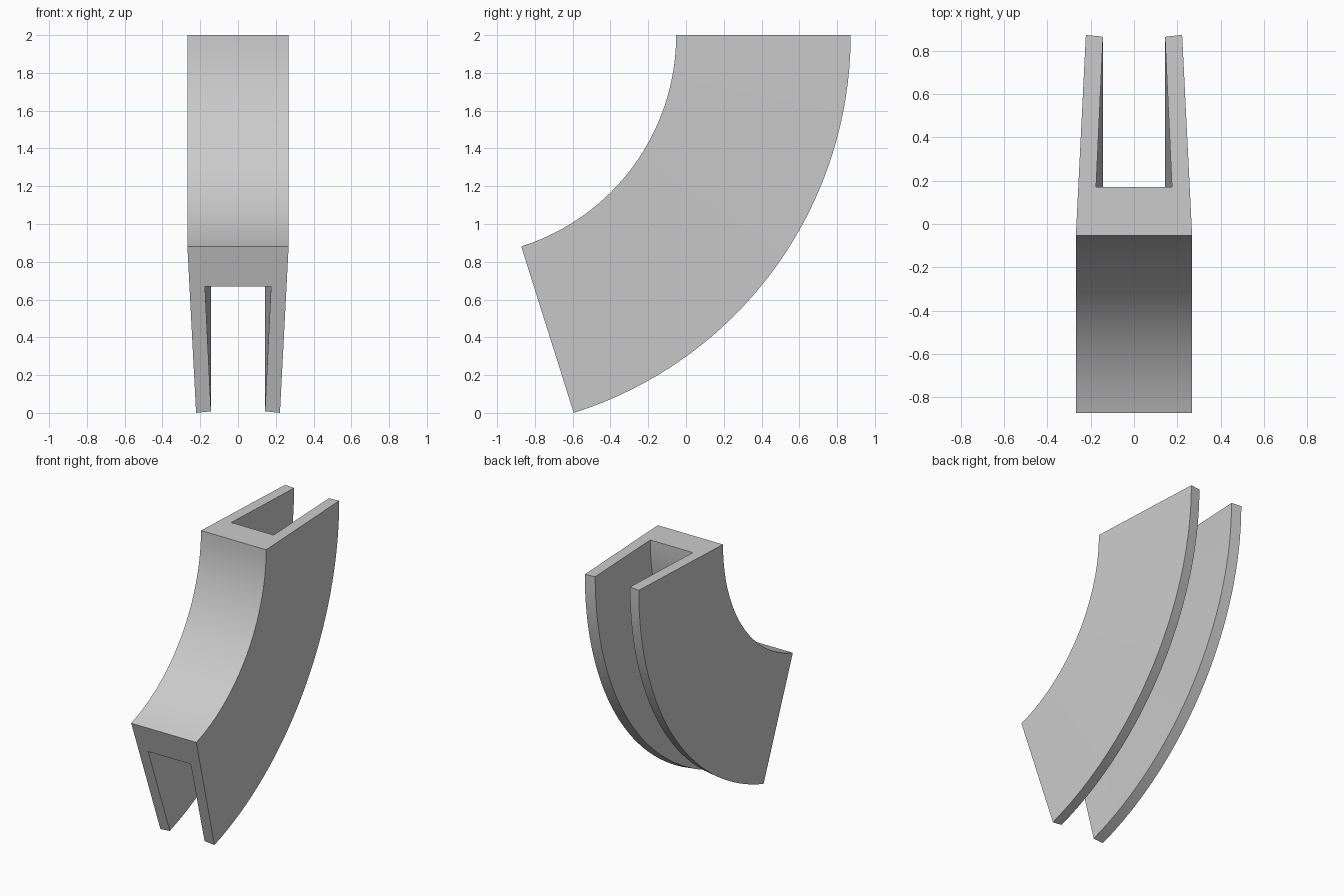
import bpy, bmesh, math
from mathutils import Matrix, Vector

if "Cube" in bpy.data.objects:
    bpy.data.objects.remove(bpy.data.objects["Cube"], do_unlink=True)

# Sweep settings: the arc turns about a horizontal axis level with the top face
CENTRE = Vector((0, -1.225, 2.0))
SWEEP = math.radians(72.5)
STEPS = 32

# Half of the tapered channel section: (half width, radius)
half = [(0.268, 1.173), (0.222, 2.097), (0.143, 2.088), (0.175, 1.395)]
section = half + [(-x, r) for x, r in reversed(half)]

# Sweep the section into a curved channel
bm = bmesh.new()
rings = []
for i in range(STEPS + 1):
    turn = Matrix.Rotation(-SWEEP * i / STEPS, 3, 'X')
    rings.append([bm.verts.new(CENTRE + turn @ Vector((x, r, 0))) for x, r in section])
for a, b in zip(rings, rings[1:]):
    for j in range(len(section)):
        k = (j + 1) % len(section)
        bm.faces.new((a[j], a[k], b[k], b[j]))

# Flat end caps
bm.faces.new(rings[0])
bm.faces.new(rings[-1][::-1])
bmesh.ops.recalc_face_normals(bm, faces=bm.faces[:])

mesh = bpy.data.meshes.new("curved_channel")
bm.to_mesh(mesh)
bm.free()
channel = bpy.data.objects.new("curved_channel", mesh)
bpy.context.collection.objects.link(channel)

# Plain grey material
grey = bpy.data.materials.new("light_grey")
grey.use_nodes = True
colour = (0.6, 0.6, 0.6, 1)
grey.diffuse_color = colour
grey.node_tree.nodes["Principled BSDF"].inputs["Base Color"].default_value = colour
mesh.materials.append(grey)

# Smooth along the curve, crisp at the corners
bpy.ops.object.select_all(action='DESELECT')
channel.select_set(True)
bpy.context.view_layer.objects.active = channel
bpy.ops.object.shade_smooth_by_angle(angle=math.radians(30))
